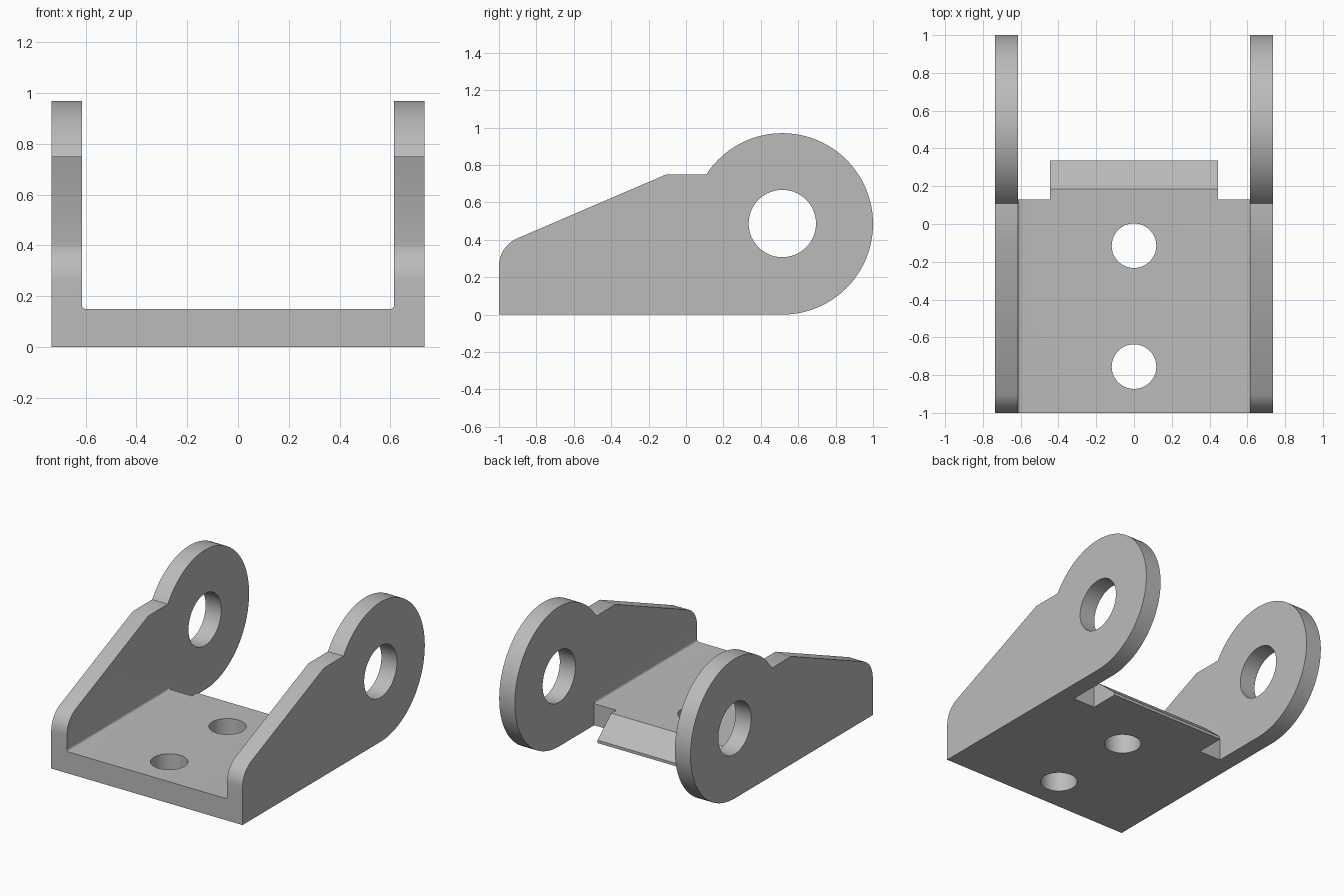
import bpy, bmesh
from math import sin, cos, pi, atan2, tan
from mathutils import Vector

if "Cube" in bpy.data.objects:
    bpy.data.objects.remove(bpy.data.objects["Cube"], do_unlink=True)

HALF, INNER, FLOOR = 0.735, 0.615, 0.15
EYE_Y, EYE_Z, EYE_R = 0.515, 0.485, 0.485

steel = bpy.data.materials.new("plain_grey")
steel.use_nodes = True
grey = (0.5, 0.5, 0.5, 1)
steel.diffuse_color = grey
steel.node_tree.nodes["Principled BSDF"].inputs["Base Color"].default_value = grey


def arc(cx, cy, r, a0, a1, n):
    return [(cx + r * cos(a0 + (a1 - a0) * i / n), cy + r * sin(a0 + (a1 - a0) * i / n))
            for i in range(n + 1)]


def circle(cx, cy, r, n=64):
    return arc(cx, cy, r, 0, 2 * pi, n)[:-1]


def prism(name, outline, axis, lo, hi):
    """Extrude a 2D outline along one axis."""
    place = {"x": lambda u, v, w: (w, u, v),
             "y": lambda u, v, w: (u, w, v),
             "z": lambda u, v, w: (u, v, w)}[axis]
    bm = bmesh.new()
    face = bm.faces.new([bm.verts.new(place(u, v, lo)) for u, v in outline])
    grown = bmesh.ops.extrude_face_region(bm, geom=[face])["geom"]
    bmesh.ops.translate(bm, verts=[g for g in grown if isinstance(g, bmesh.types.BMVert)],
                        vec=Vector(place(0, 0, hi - lo)))
    bmesh.ops.recalc_face_normals(bm, faces=bm.faces)
    mesh = bpy.data.meshes.new(name)
    bm.to_mesh(mesh)
    bm.free()
    mesh.materials.append(steel)
    obj = bpy.data.objects.new(name, mesh)
    bpy.context.collection.objects.link(obj)
    return obj


def combine(obj, tool, operation):
    """Apply a boolean and discard the tool."""
    bpy.context.view_layer.objects.active = obj
    mod = obj.modifiers.new(operation.lower(), "BOOLEAN")
    mod.operation, mod.object, mod.solver = operation, tool, "EXACT"
    bpy.ops.object.modifier_apply(modifier=mod.name)
    bpy.data.objects.remove(tool, do_unlink=True)


# U-shaped channel with small inner fillets
f = 0.015
right_half = arc(INNER - f, FLOOR + f, f, -pi / 2, 0, 6) + [(INNER, 1.2), (HALF, 1.2), (HALF, 0)]
channel = right_half + [(-x, z) for x, z in reversed(right_half)]
bracket = prism("clevis_bracket", channel, "y", -1.2, 1.2)

# Side silhouette: round eye, short ledge, slope, rounded front shoulder
slope = atan2(0.35, 0.815)
corner_z = 0.75 - 0.895 * tan(slope)
r = 0.16
turn = pi / 2 - slope
shoulder_z = corner_z - r * tan(turn / 2)
ledge_angle = atan2(0.75 - EYE_Z, 0.108 - EYE_Y)
side = [(-1, 0)]
side += arc(EYE_Y, EYE_Z, EYE_R, -pi / 2, ledge_angle, 80)
side += [(-0.105, 0.75)]
side += arc(-1 + r, shoulder_z, r, pi / 2 + slope, pi, 12)
combine(bracket, prism("side_shape", side, "x", -1, 1), "INTERSECT")

# Pin holes through both cheeks
combine(bracket, prism("pin_hole", circle(EYE_Y, EYE_Z + 0.002, 0.18), "x", -1, 1), "DIFFERENCE")

# Floor cut away behind, leaving a central tongue
tongue, back, tip = 0.445, 0.13, 0.335
plan = [(-INNER, back), (-tongue, back), (-tongue, tip), (tongue, tip),
        (tongue, back), (INNER, back), (INNER, 1.3), (-INNER, 1.3)]
combine(bracket, prism("rear_gap", plan, "z", -0.2, 1.3), "DIFFERENCE")

# Sloping top on the tongue
wedge = [(0.185, FLOOR), (tip, 0.02), (0.4, 0.02), (0.4, 0.3), (0.185, 0.3)]
combine(bracket, prism("tongue_slope", wedge, "x", -0.5, 0.5), "DIFFERENCE")

# Bolt holes in the floor
for y in (-0.115, -0.755):
    combine(bracket, prism("bolt_hole", circle(0, y, 0.118), "z", -0.1, 0.4), "DIFFERENCE")

bpy.ops.object.select_all(action="DESELECT")
bracket.select_set(True)
bpy.context.view_layer.objects.active = bracket
bpy.ops.object.shade_smooth_by_angle(angle=pi / 6)
